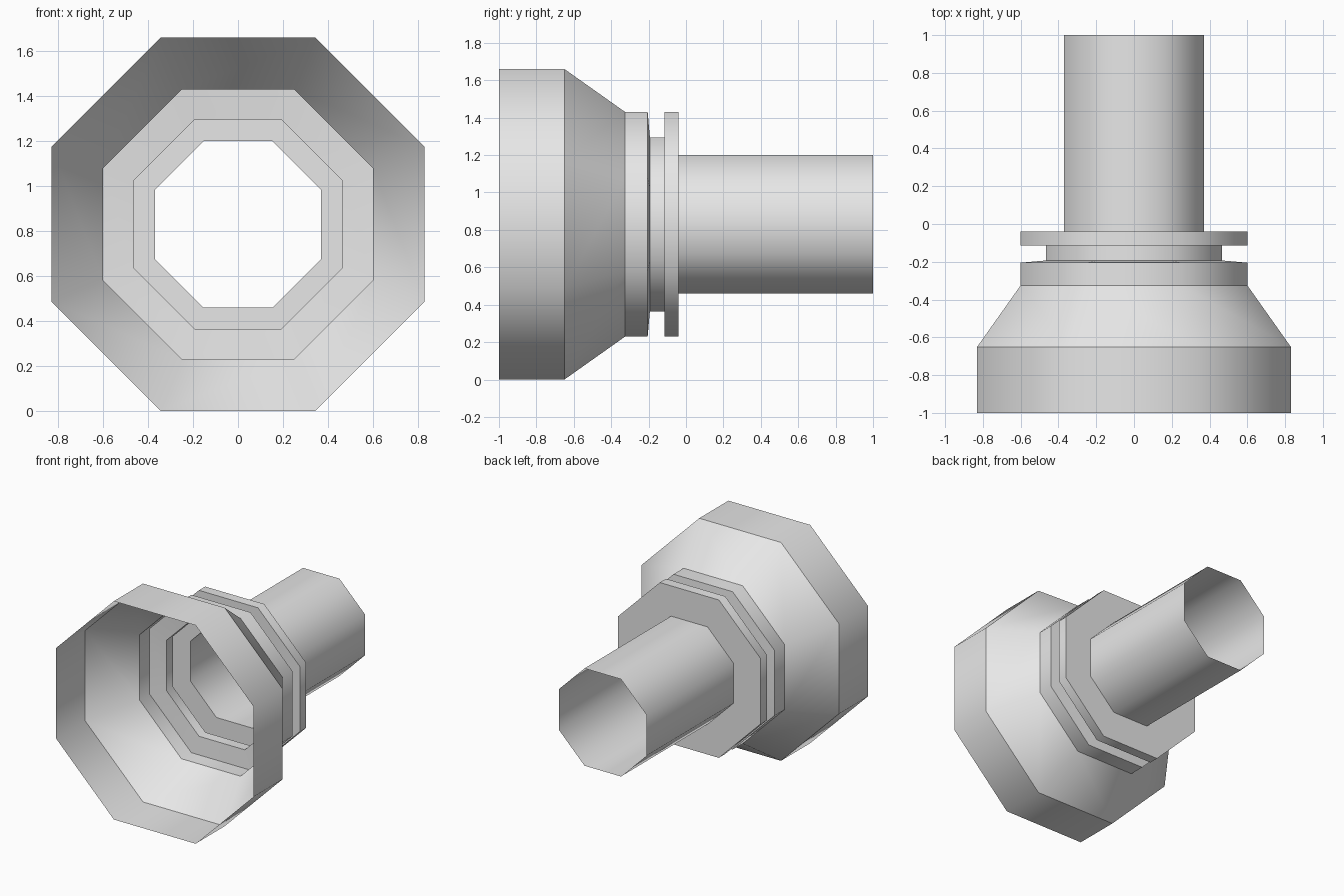
import bpy
import bmesh
from math import cos, sin, pi

SIDES = 8
AXIS_Z = 0.83

cube = bpy.data.objects.get("Cube")
if cube:
    bpy.data.objects.remove(cube, do_unlink=True)

grey = bpy.data.materials.new("light grey")
grey.use_nodes = True
grey.diffuse_color = (0.8, 0.8, 0.8, 1)
grey.node_tree.nodes["Principled BSDF"].inputs["Base Color"].default_value = grey.diffuse_color


def octagonal_shell(name, profile):
    """Sweep (flat radius, y) points into an open shell with crisp rings."""
    bm = bmesh.new()
    rings = []
    for flat_radius, y in profile:
        radius = flat_radius / cos(pi / SIDES)
        ring = []
        for i in range(SIDES):
            a = (i + 0.5) * 2 * pi / SIDES
            ring.append(bm.verts.new((radius * cos(a), y, AXIS_Z + radius * sin(a))))
        rings.append(ring)
    for near, far in zip(rings, rings[1:]):
        for i in range(SIDES):
            j = (i + 1) % SIDES
            bm.faces.new((near[i], far[i], far[j], near[j])).smooth = True
    # Smooth around the axis, sharp along each ring
    for ring in rings:
        for i in range(SIDES):
            bm.edges.get((ring[i], ring[(i + 1) % SIDES])).smooth = False
    mesh = bpy.data.meshes.new(name)
    bm.to_mesh(mesh)
    bm.free()
    mesh.materials.append(grey)
    obj = bpy.data.objects.new(name, mesh)
    bpy.context.collection.objects.link(obj)
    return obj


# Wide mouth, tapering cone and collar
octagonal_shell("bell", [(0.83, -1), (0.83, -0.65), (0.6, -0.325), (0.6, -0.205), (0.465, -0.193)])
# Recessed groove
octagonal_shell("neck_groove", [(0.465, -0.193), (0.465, -0.115)])
# Raised ring behind the groove
octagonal_shell("flange", [(0.465, -0.115), (0.6, -0.115), (0.6, -0.04), (0.37, -0.04)])
# Open pipe at the back
octagonal_shell("pipe", [(0.37, -0.04), (0.37, 1)])
